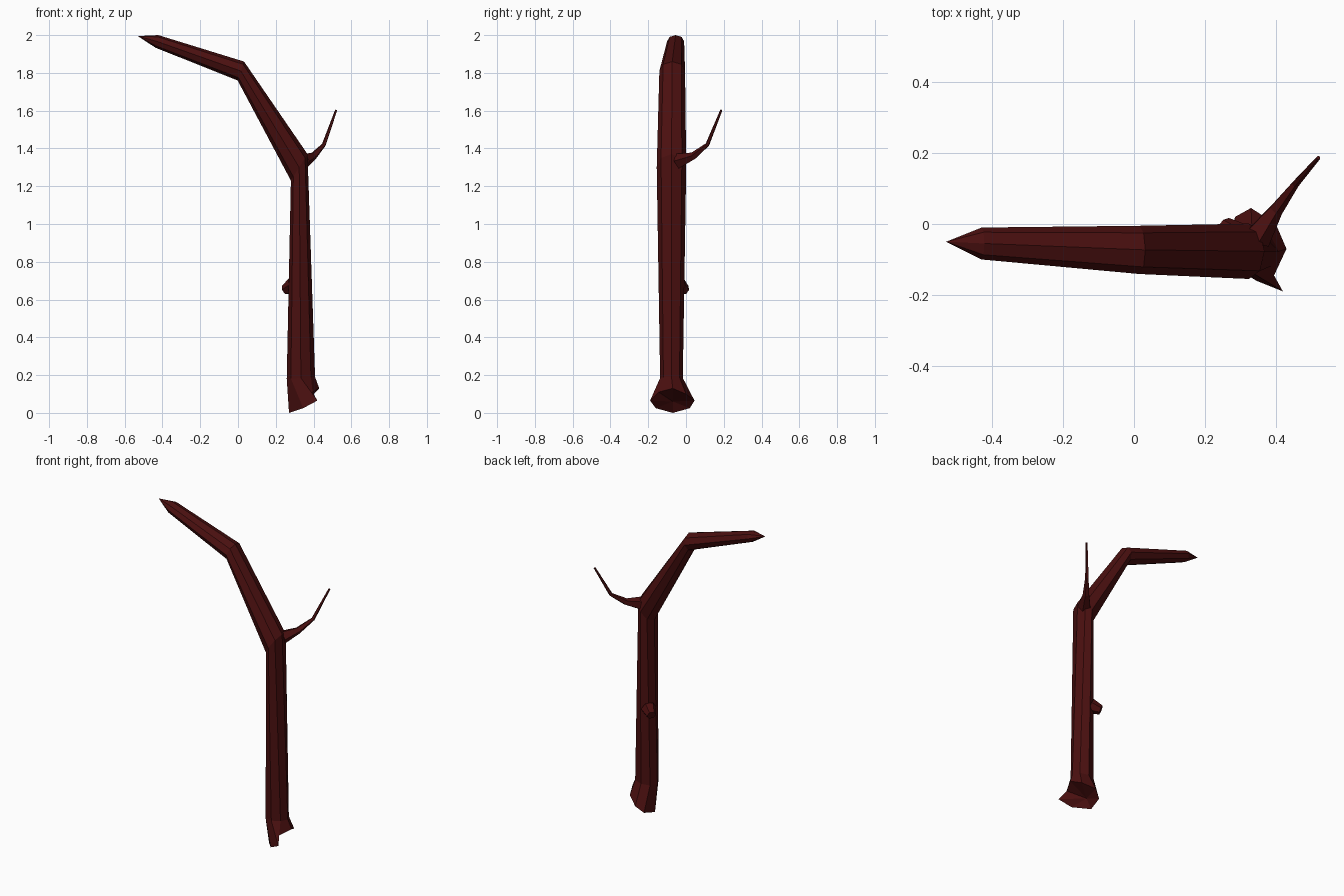
import bpy, bmesh, math
from mathutils import Vector

if "Cube" in bpy.data.objects:
    bpy.data.objects.remove(bpy.data.objects["Cube"])

bark = bpy.data.materials.new("dark red bark")
bark.diffuse_color = (0.07, 0.005, 0.005, 1)
bark.use_nodes = True
bark.node_tree.nodes["Principled BSDF"].inputs["Base Color"].default_value = bark.diffuse_color


def ring(center, u, v, sides):
    """Points of an ellipse spanned by the half axes u and v."""
    c, u, v = Vector(center), Vector(u), Vector(v)
    return [c + u * math.cos(2 * math.pi * i / sides) + v * math.sin(2 * math.pi * i / sides)
            for i in range(sides)]


def loft(name, rings, start, end):
    """Skin the rings and close both ends with a point fan."""
    bm = bmesh.new()
    loops = [[bm.verts.new(p) for p in r] for r in rings]
    n = len(loops[0])
    for a, b in zip(loops, loops[1:]):
        for i in range(n):
            j = (i + 1) % n
            bm.faces.new((a[i], a[j], b[j], b[i]))
    for loop, tip in ((loops[0], start), (loops[-1], end)):
        t = bm.verts.new(tip)
        for i in range(n):
            bm.faces.new((loop[i], loop[(i + 1) % n], t))
    bmesh.ops.recalc_face_normals(bm, faces=bm.faces)
    me = bpy.data.meshes.new(name)
    bm.to_mesh(me)
    bm.free()
    me.materials.append(bark)
    ob = bpy.data.objects.new(name, me)
    bpy.context.collection.objects.link(ob)


def limb(name, path, sides):
    """Tapered tube along (point, radius) stations."""
    pts = [Vector(p) for p, r in path]
    rings = []
    for i, (p, r) in enumerate(path):
        d = (pts[min(i + 1, len(pts) - 1)] - pts[max(i - 1, 0)]).normalized()
        u = d.cross(Vector((0, 0, 1))).normalized()
        rings.append(ring(p, u * r, d.cross(u) * r, sides))
    loft(name, rings, pts[0], pts[-1])


# trunk: splintered slanted foot, then octagonal rings up to the pointed crown
foot = [(0.43, -0.07, 0.13), (0.40, 0.0, 0.10), (0.33, 0.045, 0.065), (0.285, 0.02, 0.025),
        (0.27, -0.07, 0.0), (0.345, -0.16, 0.025), (0.42, -0.19, 0.065), (0.395, -0.145, 0.11)]
stations = [  # center, half axis across the bend, half depth
    ((0.333, -0.077, 0.185), (0.075, 0, 0.005), 0.06),
    ((0.324, -0.077, 1.30), (0.044, 0, 0.07), 0.078),
    ((0.015, -0.073, 1.81), (0.017, 0, 0.05), 0.068),
    ((-0.43, -0.055, 1.967), (0.008, 0, 0.033), 0.045),
]
loft("trunk", [foot] + [ring(c, u, (0, d, 0), 8) for c, u, d in stations],
     (0.305, -0.07, 0.06), (-0.53, -0.05, 1.995))

# thin side branch at the bend
limb("side_branch", [((0.345, -0.04, 1.333), 0.042), ((0.40, 0.04, 1.36), 0.021),
                     ((0.455, 0.113, 1.42), 0.011), ((0.52, 0.187, 1.603), 0.006)], 5)

# broken stub low on the trunk
limb("branch_stub", [((0.295, -0.04, 0.675), 0.046), ((0.25, -0.005, 0.652), 0.028)], 6)
